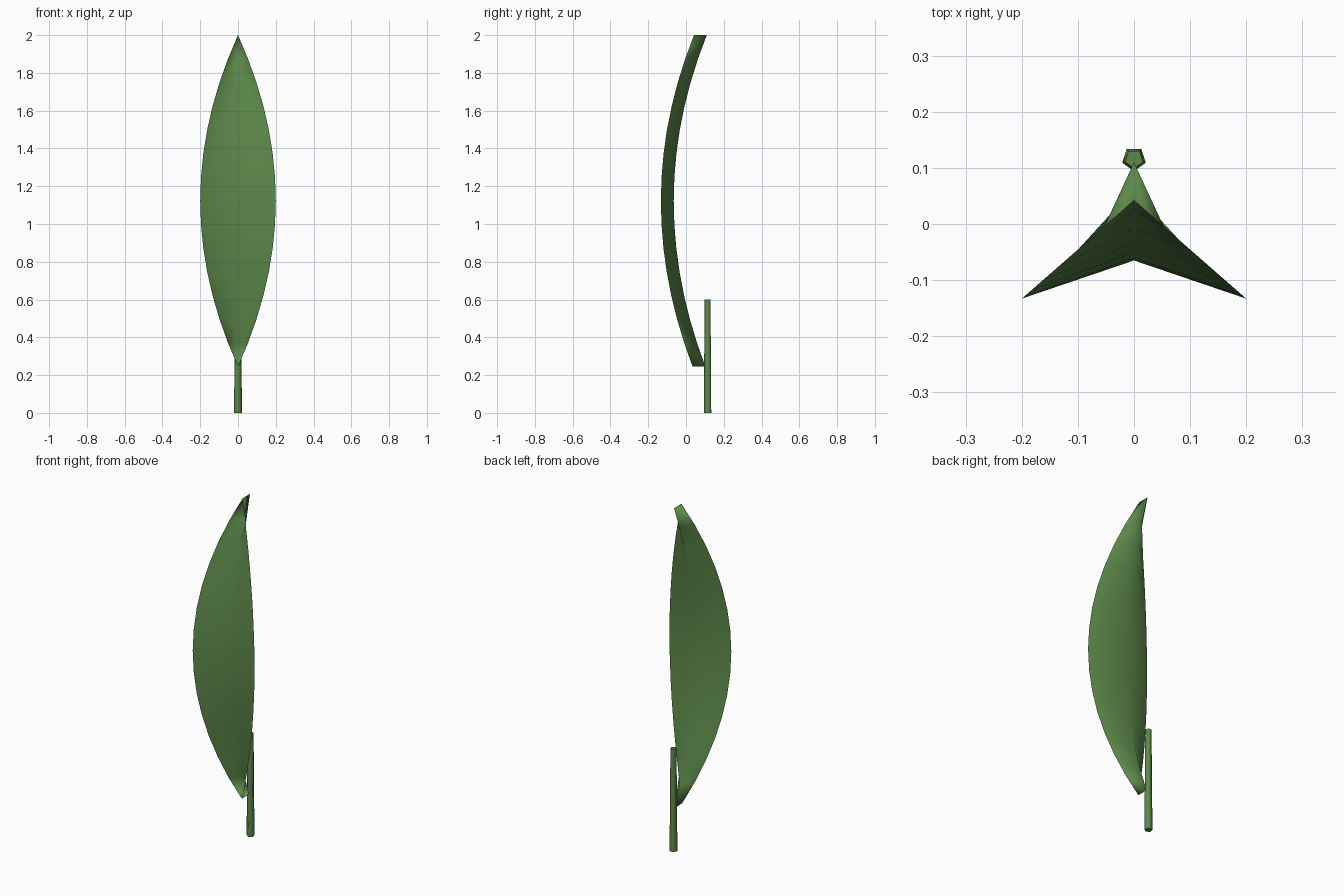
import bpy, bmesh, math

if "Cube" in bpy.data.objects:
    bpy.data.objects.remove(bpy.data.objects["Cube"])

green = bpy.data.materials.new("leaf_green")
green.diffuse_color = (0.11, 0.25, 0.07, 1)
green.use_nodes = True
green.node_tree.nodes["Principled BSDF"].inputs["Base Color"].default_value = green.diffuse_color


def finish(name, bm):
    mesh = bpy.data.meshes.new(name)
    bm.to_mesh(mesh)
    bm.free()
    mesh.materials.append(green)
    obj = bpy.data.objects.new(name, mesh)
    bpy.context.collection.objects.link(obj)
    return obj


# Leaf blade: folded sheet, bowed forward, with V sections that close at both ends
ROWS, Z0, Z1 = 14, 0.245, 2.0
bm = bmesh.new()
rows = []
for i in range(ROWS + 1):
    s = i / ROWS
    t = (2 * s - 1) ** 2
    w = 0.2 * (1 - t)
    y = -0.065 + (0.175 if s > 0.5 else 0.168) * t
    z = Z0 + (Z1 - Z0) * s
    rib = bm.verts.new((0, y, z))
    rows.append([bm.verts.new((-w, y - 0.068, z)), rib,
                 bm.verts.new((w, y - 0.068, z))])
# the two halves share the tip edge where the width is zero
for r in (rows[0], rows[-1]):
    bm.verts.remove(r[2])
    r[2] = r[0]
for i in range(ROWS):
    (l0, m0, r0), (l1, m1, r1) = rows[i], rows[i + 1]
    if i == ROWS - 1:
        faces = [(l0, m0, m1), (l0, m1, l1), (m0, r0, m1), (r0, r1, m1)]
    elif i == 0:
        faces = [(m0, m1, l1), (l0, m0, l1), (m0, r1, m1), (m0, r0, r1)]
    else:
        faces = [(l0, m0, m1, l1), (m0, r0, r1, m1)]
    for f in faces:
        bm.faces.new(f).smooth = True
finish("leaf_blade", bm)

# Stem: tapered five-sided stalk behind the blade
bm = bmesh.new()
rings = []
for radius, z in ((0.022, 0), (0.017, 0.6)):
    rings.append([bm.verts.new((radius * math.cos(a), 0.116 + radius * math.sin(a), z))
                  for a in (-math.pi / 2 + k * math.tau / 5 for k in range(5))])
for k in range(5):
    n = (k + 1) % 5
    bm.faces.new((rings[0][k], rings[0][n], rings[1][n], rings[1][k])).smooth = True
bm.faces.new(rings[0][::-1])
bm.faces.new(rings[1])
for e in bm.edges:
    e.smooth = not any(len(f.verts) == 5 for f in e.link_faces)
finish("stem", bm)
